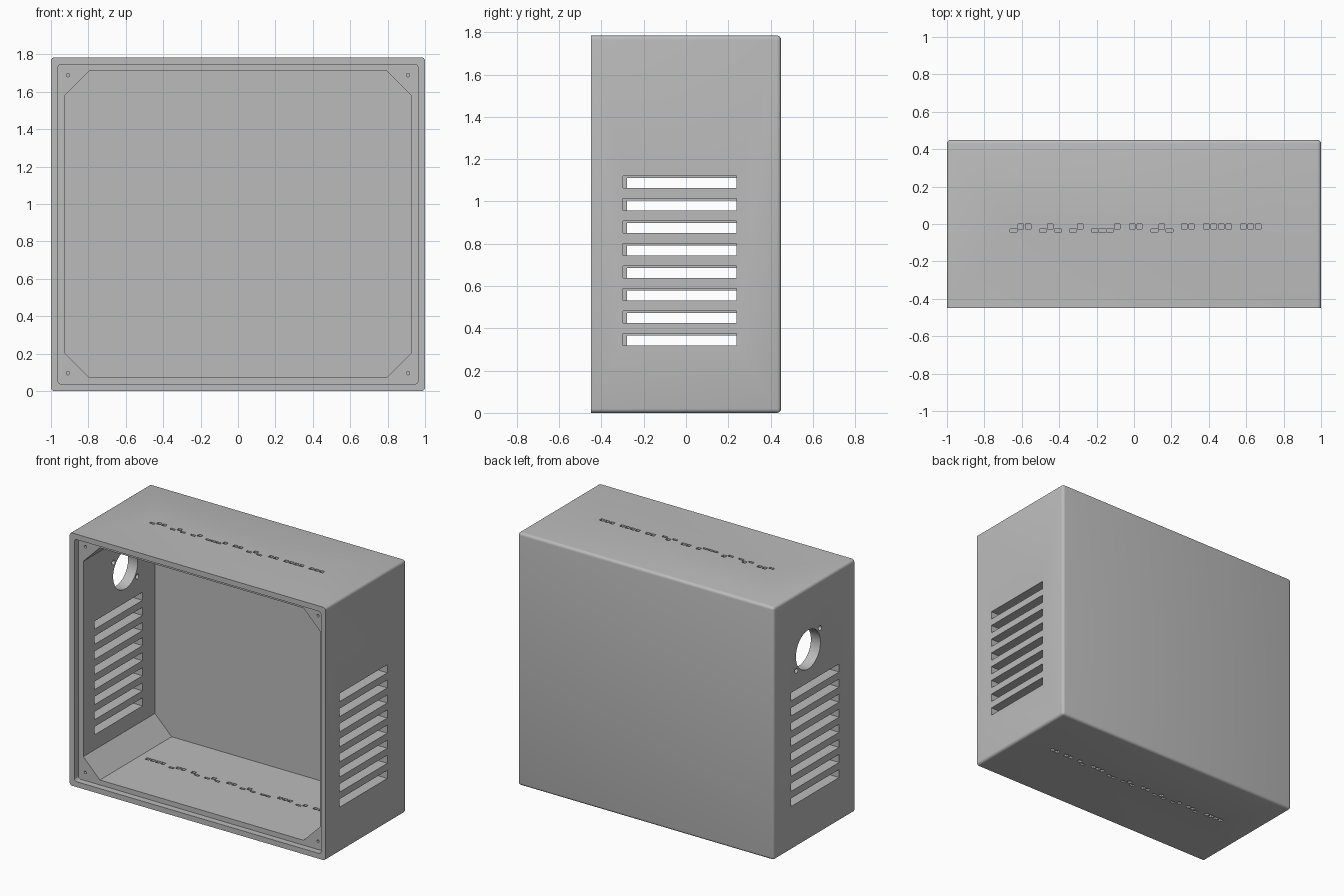
import bpy
import bmesh
import math
from mathutils import Matrix, Vector

W, D, H = 1.0, 0.45, 1.785      # half width, half depth, full height
MID = H / 2

cube = bpy.data.objects.get("Cube")
if cube:
    bpy.data.objects.remove(cube, do_unlink=True)

grey = bpy.data.materials.new("grey_plastic")
grey.use_nodes = True
grey.diffuse_color = (0.5, 0.5, 0.5, 1)
grey.node_tree.nodes["Principled BSDF"].inputs["Base Color"].default_value = (0.5, 0.5, 0.5, 1)


def add_box(bm, low, high):
    low, high = Vector(low), Vector(high)
    size = Matrix.Diagonal((high - low).to_4d())
    bmesh.ops.create_cube(bm, size=1, matrix=Matrix.Translation((low + high) / 2) @ size)


def add_rod(bm, centre, radius, length, axis, sides):
    turn = Matrix.Rotation(math.pi / 2, 4, axis)
    bmesh.ops.create_cone(bm, cap_ends=True, segments=sides, radius1=radius, radius2=radius,
                          depth=length, matrix=Matrix.Translation(centre) @ turn)


def bevel(bm, edges, size, segments):
    bmesh.ops.bevel(bm, geom=edges, offset=size, segments=segments, profile=0.5, affect="EDGES")


def along_depth(bm):
    return [e for e in bm.edges
            if abs(e.verts[0].co.y - e.verts[1].co.y) > 0.1]


def make_object(name, bm):
    bmesh.ops.recalc_face_normals(bm, faces=bm.faces)
    mesh = bpy.data.meshes.new(name)
    bm.to_mesh(mesh)
    bm.free()
    obj = bpy.data.objects.new(name, mesh)
    bpy.context.collection.objects.link(obj)
    mesh.materials.append(grey)
    return obj


def cut(target, bm):
    cutter = make_object("cutter", bm)
    cutter.hide_render = True
    mod = target.modifiers.new("cut", "BOOLEAN")
    mod.operation = "DIFFERENCE"
    mod.solver = "EXACT"
    mod.object = cutter
    bpy.context.view_layer.objects.active = target
    bpy.ops.object.modifier_apply(modifier=mod.name)
    bpy.data.objects.remove(cutter, do_unlink=True)


# Outer shell: rounded everywhere except around the open front
bm = bmesh.new()
add_box(bm, (-W, -D, 0), (W, D, H))
bevel(bm, [e for e in bm.edges if max(v.co.y for v in e.verts) > 0], 0.02, 4)
case = make_object("enclosure_case", bm)

# Main cavity with chamfered corners
bm = bmesh.new()
add_box(bm, (-0.925, -0.6, 0.073), (0.925, 0.395, H - 0.073))
bevel(bm, along_depth(bm), 0.13, 1)
cut(case, bm)

# Shallow seat for a front cover
bm = bmesh.new()
add_box(bm, (-0.964, -0.6, 0.038), (0.964, -D + 0.045, H - 0.038))
bevel(bm, along_depth(bm), 0.02, 4)
cut(case, bm)

# Side ventilation slots, slightly offset between the two walls
bm = bmesh.new()
for i in range(8):
    z = 0.319 + i * 0.1065
    add_box(bm, (0.85, -0.298, z), (1.1, 0.238, z + 0.057))
    add_box(bm, (-1.1, -0.28, z - 0.01), (-0.85, 0.256, z + 0.047))

# Round port with two fixing holes in the right wall
port = Vector((-W, 0.065, 1.345))
add_rod(bm, port, 0.137, 0.3, "Y", 48)
for side in (-1, 1):
    add_rod(bm, port + Vector((0, -0.132 * side, 0.1 * side)), 0.017, 0.3, "Y", 20)

# Blind screw holes in the four corner blocks
for x in (-0.909, 0.909):
    for z in (0.096, H - 0.096):
        add_rod(bm, (x, -D + 0.07, z), 0.009, 0.15, "X", 16)
cut(case, bm)


# Rows of small vent holes: "." is a square, "-" a flat slit
def vent_row(pattern, start, y, low, high):
    bm = bmesh.new()
    for i, kind in enumerate(pattern):
        x = start + i * 0.0397
        if kind == ".":
            add_box(bm, (x + 0.003, y - 0.026, low), (x + 0.032, y, high))
        elif kind == "-":
            add_box(bm, (x, y - 0.043, low), (x + 0.037, y - 0.026, high))
    cut(case, bm)


vent_row("-.. -.- -. ---. .. -.- .. .... ...", -0.663, 0, H - 0.15, H + 0.1)
vent_row(".... -.. .- -.- .. -.- -- ... -. .. ..", -0.745, 0.046, -0.1, 0.15)

# Smooth rounded edges, crisp everywhere else
case.select_set(True)
bpy.context.view_layer.objects.active = case
bpy.ops.object.shade_smooth_by_angle(angle=math.radians(30))
